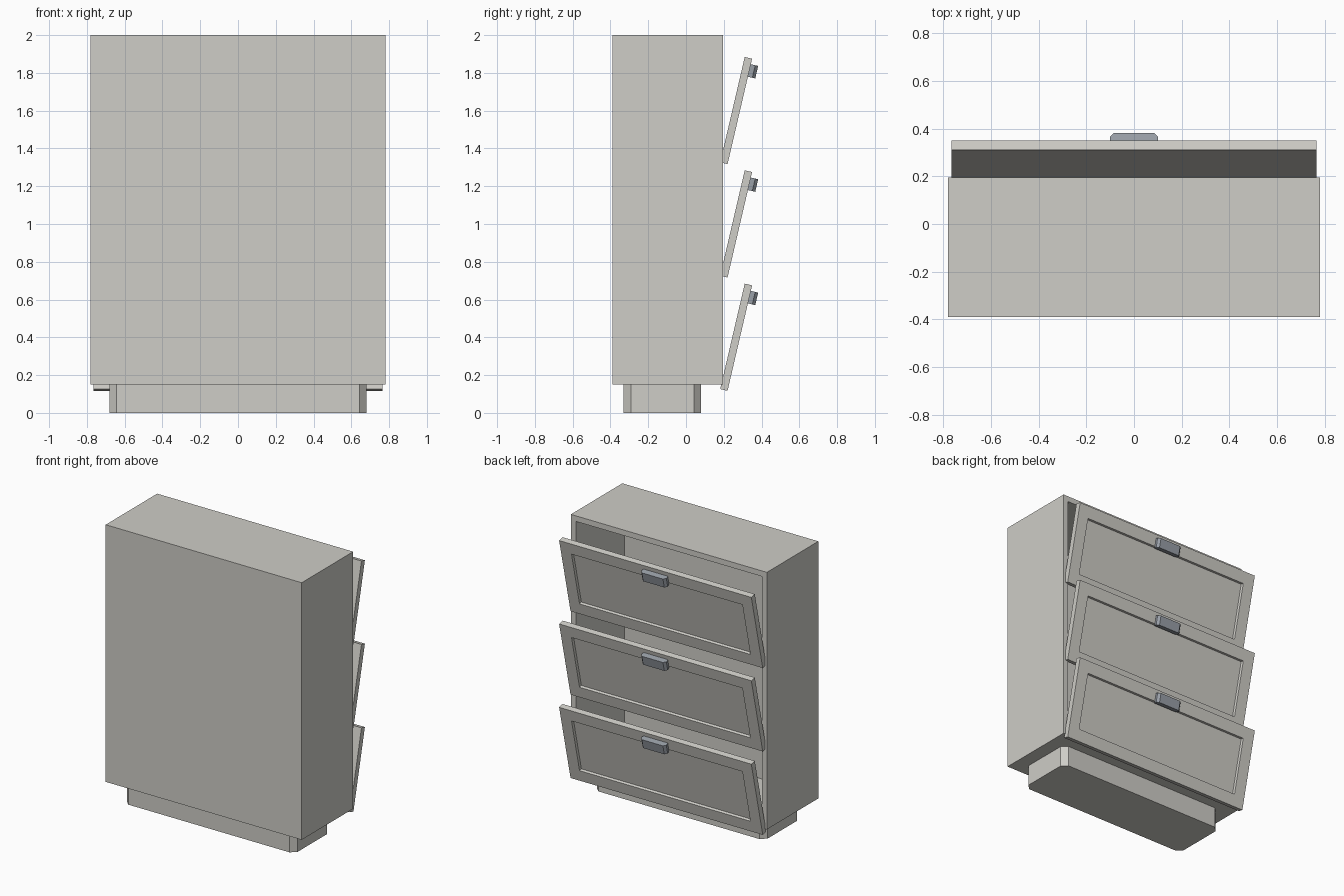
import bpy, bmesh, math
from mathutils import Matrix

if "Cube" in bpy.data.objects:
    bpy.data.objects.remove(bpy.data.objects["Cube"])


def material(name, rgb):
    m = bpy.data.materials.new(name)
    m.diffuse_color = (*rgb, 1)
    m.use_nodes = True
    m.node_tree.nodes["Principled BSDF"].inputs["Base Color"].default_value = m.diffuse_color
    return m


PAINT = material("warm grey paint", (0.62, 0.61, 0.57))
METAL = material("blue grey metal", (0.32, 0.35, 0.39))


def finish(name, bm, mat, matrix=None):
    if matrix:
        bmesh.ops.transform(bm, matrix=matrix, verts=bm.verts)
    bmesh.ops.recalc_face_normals(bm, faces=bm.faces)
    me = bpy.data.meshes.new(name)
    bm.to_mesh(me)
    bm.free()
    me.materials.append(mat)
    ob = bpy.data.objects.new(name, me)
    bpy.context.collection.objects.link(ob)
    return ob


def box(x0, x1, y0, y1, z0, z1):
    bm = bmesh.new()
    bmesh.ops.create_cube(bm, size=1)
    for v in bm.verts:
        v.co.x = x1 if v.co.x > 0 else x0
        v.co.y = y1 if v.co.y > 0 else y0
        v.co.z = z1 if v.co.z > 0 else z0
    bm.normal_update()
    return bm


def prism(points, z0, z1):
    bm = bmesh.new()
    f = bm.faces.new([bm.verts.new((x, y, z0)) for x, y in points])
    r = bmesh.ops.extrude_face_region(bm, geom=[f])
    for v in r["geom"]:
        if isinstance(v, bmesh.types.BMVert):
            v.co.z = z1
    return bm


def outer_face(bm):
    return max(bm.faces, key=lambda f: f.normal.y)


# Cabinet shell, hollow and open towards +y
bm = box(-0.78, 0.78, -0.39, 0.195, 0.15, 2.0)
opening = outer_face(bm)
bmesh.ops.inset_region(bm, faces=[opening], thickness=0.04, use_even_offset=True)
r = bmesh.ops.extrude_discrete_faces(bm, faces=[opening])
for v in r["faces"][0].verts:
    v.co.y = -0.355
finish("cabinet_shell", bm, PAINT)

# Plinth with chamfered vertical corners
bm = box(-0.68, 0.68, -0.33, 0.08, 0, 0.15)
uprights = [e for e in bm.edges if abs(e.verts[0].co.z - e.verts[1].co.z) > 0.1]
bmesh.ops.bevel(bm, geom=uprights, offset=0.038, segments=1, affect='EDGES')
finish("plinth", bm, PAINT)

# Three tilted flap fronts, each with a recessed field and a handle
half = [(0.092, -0.004), (0.10, 0.008), (0.10, 0.024), (0.084, 0.04)]
handle_profile = half + [(-x, y) for x, y in reversed(half)]
tilt = Matrix.Rotation(-math.radians(13.1), 4, 'X')
for i in range(3):
    place = Matrix.Translation((0, 0.22, 0.117 + 0.6 * i)) @ tilt
    bm = box(-0.765, 0.765, -0.04, 0, 0, 0.573)
    field = outer_face(bm)
    bmesh.ops.inset_region(bm, faces=[field], thickness=0.085, use_even_offset=True)
    bmesh.ops.inset_region(bm, faces=[field], thickness=0.004, depth=-0.017,
                           use_even_offset=True)
    finish(f"flap_front_{i + 1}", bm, PAINT, place)
    finish(f"handle_{i + 1}", prism(handle_profile, 0.475, 0.543), METAL, place)
